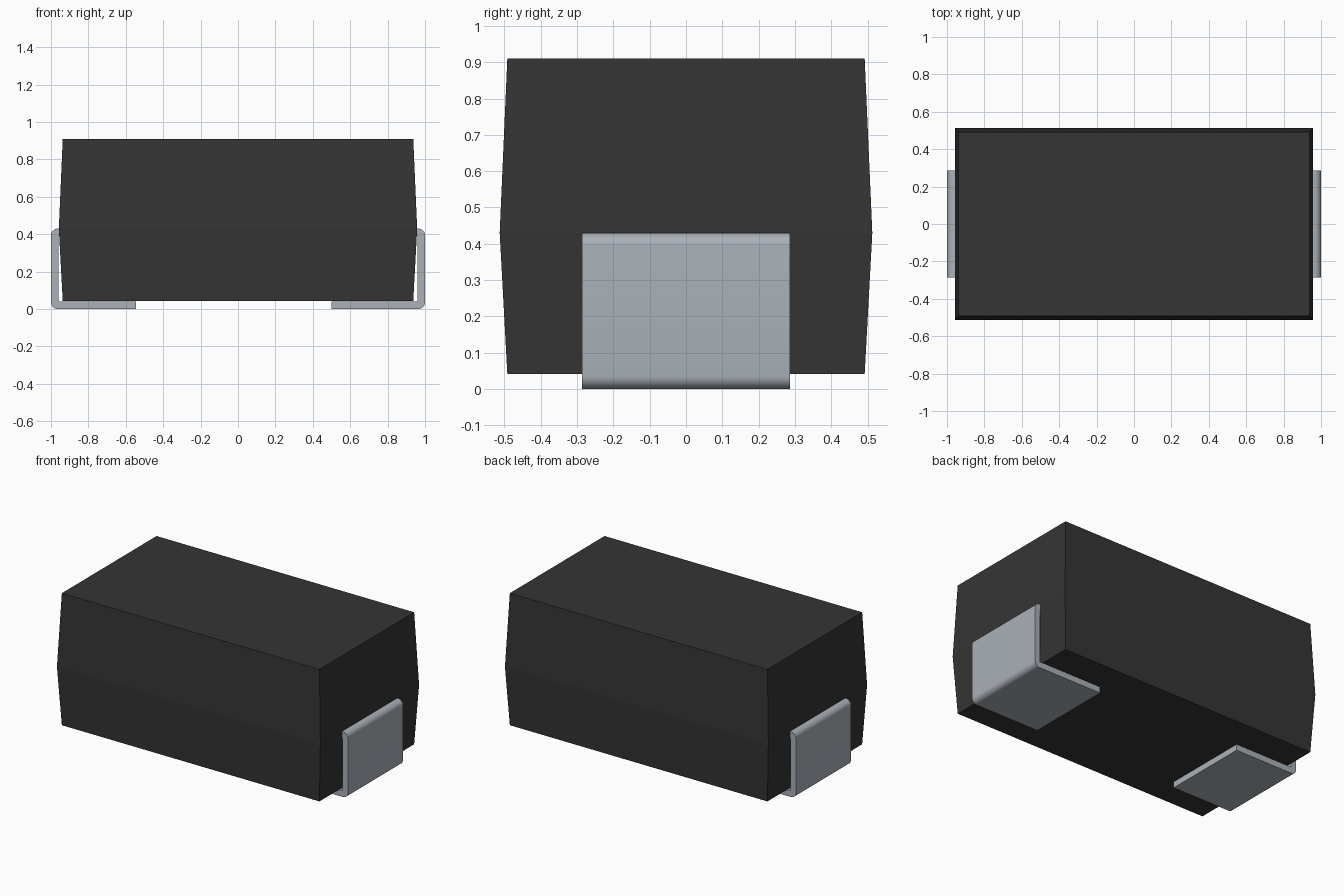
import bpy, bmesh, math

cube = bpy.data.objects.get("Cube")
if cube:
    bpy.data.objects.remove(cube, do_unlink=True)


def material(name, rgb):
    m = bpy.data.materials.new(name)
    m.use_nodes = True
    m.diffuse_color = (*rgb, 1)
    m.node_tree.nodes["Principled BSDF"].inputs["Base Color"].default_value = (*rgb, 1)
    return m


black = material("black plastic", (0.035, 0.035, 0.035))
metal = material("tinned metal", (0.40, 0.44, 0.48))


def finish(name, bm, mat):
    bmesh.ops.recalc_face_normals(bm, faces=bm.faces)
    mesh = bpy.data.meshes.new(name)
    bm.to_mesh(mesh)
    bm.free()
    mesh.materials.append(mat)
    ob = bpy.data.objects.new(name, mesh)
    bpy.context.collection.objects.link(ob)
    return ob


# Moulded body: three stacked rectangles, widest at the parting line
bm = bmesh.new()
rings = []
for z, hx, hy in ((0.042, 0.937, 0.492), (0.43, 0.958, 0.513), (0.91, 0.937, 0.492)):
    rings.append([bm.verts.new((sx * hx, sy * hy, z))
                  for sx, sy in ((-1, -1), (1, -1), (1, 1), (-1, 1))])
for low, high in zip(rings, rings[1:]):
    for i in range(4):
        j = (i + 1) % 4
        bm.faces.new((low[i], low[j], high[j], high[i]))
bm.faces.new(rings[0])
bm.faces.new(rings[-1])
finish("body", bm, black)


# Folded terminal: C-shaped strip with rounded outer bends
def terminal(name, side, foot_end):
    t, r, top, half_width = 0.04, 0.036, 0.43, 0.287

    def bend(cz, start):
        return [(1 - r + r * math.cos(a), cz + r * math.sin(a))
                for a in (start + math.pi / 2 * i / 8 for i in range(9))]

    profile = [(foot_end, 0.0)] + bend(r, -math.pi / 2) + bend(top - r, 0)
    profile += [(0.90, top), (0.90, top - t), (1 - t, top - t), (1 - t, t), (foot_end, t)]
    bm = bmesh.new()
    face = bm.faces.new([bm.verts.new((side * x, -half_width, z)) for x, z in profile])
    ext = bmesh.ops.extrude_face_region(bm, geom=[face])
    moved = [v for v in ext["geom"] if isinstance(v, bmesh.types.BMVert)]
    bmesh.ops.translate(bm, verts=moved, vec=(0, 2 * half_width, 0))
    ob = finish(name, bm, metal)
    bpy.ops.object.select_all(action="DESELECT")
    ob.select_set(True)
    bpy.context.view_layer.objects.active = ob
    bpy.ops.object.shade_smooth_by_angle(angle=math.radians(30))


terminal("left_terminal", 1, 0.50)
terminal("right_terminal", -1, 0.545)
